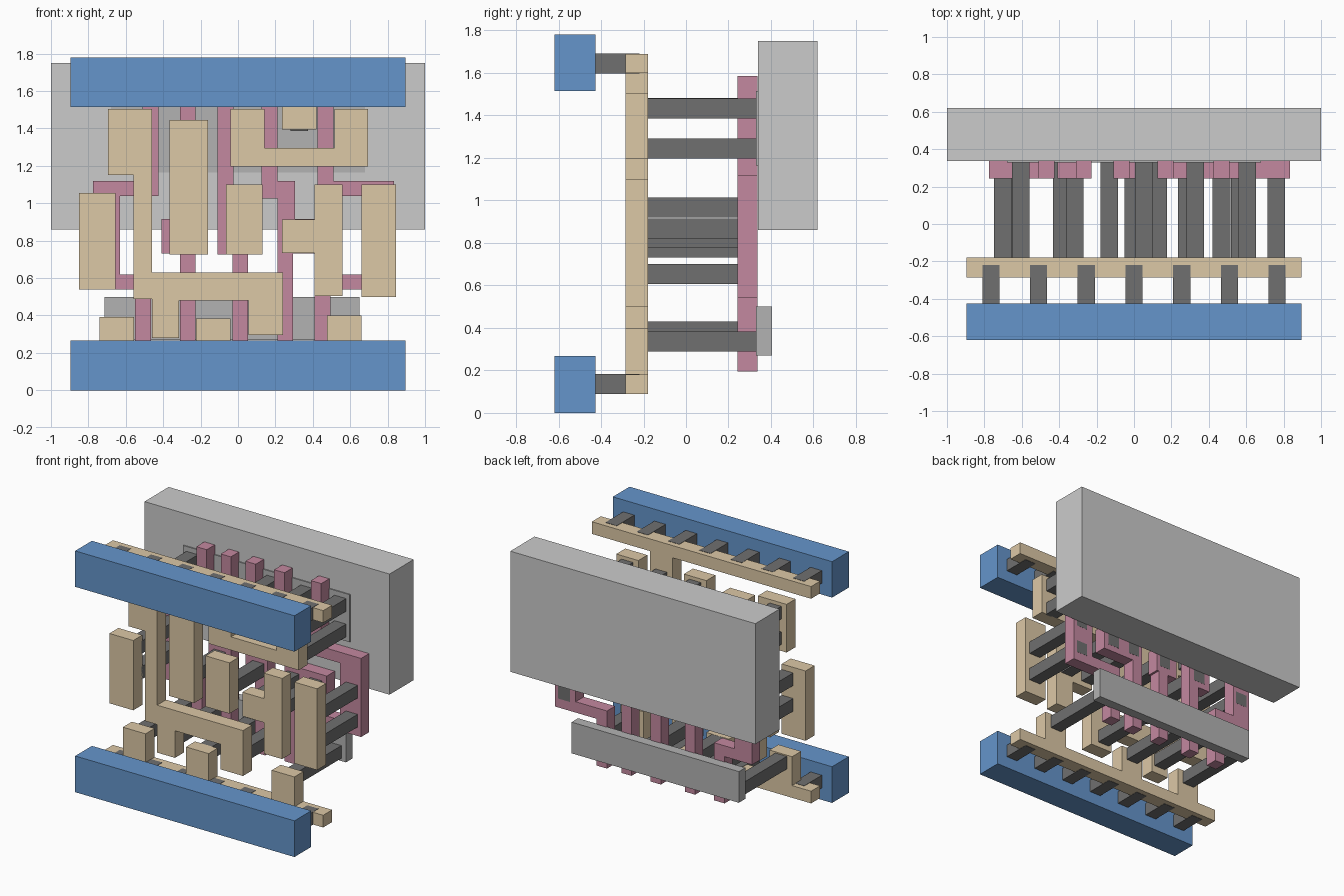
import bpy, bmesh


def material(name, rgb):
    m = bpy.data.materials.new(name)
    m.diffuse_color = (*rgb, 1)
    return m


BLUE = material("blue", (0.13, 0.30, 0.60))
TAN = material("tan", (0.72, 0.58, 0.38))
PINK = material("pink", (0.55, 0.25, 0.35))
DARK = material("dark_grey", (0.16, 0.16, 0.16))
LIGHT = material("light_grey", (0.45, 0.45, 0.45))


def plate(name, pts, y0, y1, mat=None):
    """Extrude an x/z outline from y0 to y1."""
    bm = bmesh.new()
    face = bm.faces.new([bm.verts.new((x, y0, z)) for x, z in pts])
    ext = bmesh.ops.extrude_face_region(bm, geom=[face])
    moved = [v for v in ext["geom"] if isinstance(v, bmesh.types.BMVert)]
    bmesh.ops.translate(bm, verts=moved, vec=(0, y1 - y0, 0))
    bmesh.ops.recalc_face_normals(bm, faces=bm.faces)
    me = bpy.data.meshes.new(name)
    bm.to_mesh(me)
    bm.free()
    ob = bpy.data.objects.new(name, me)
    bpy.context.collection.objects.link(ob)
    if mat:
        me.materials.append(mat)
    return ob


def rect(x0, x1, z0, z1):
    return [(x0, z0), (x1, z0), (x1, z1), (x0, z1)]


# Back well and the two active strips
plate("well", rect(-1, 1, 0.86, 1.75), 0.338, 0.62)
plate("lower_active_strip", rect(-0.715, 0.65, 0.27, 0.50), 0.33, 0.405, LIGHT)
plate("upper_active_strip", rect(-0.68, 0.68, 1.165, 1.515), 0.33, 0.405, LIGHT)

# Front power bars
for label, z0, z1 in (("lower", 0, 0.267), ("upper", 1.515, 1.78)):
    plate(label + "_power_bar", rect(-0.895, 0.895, z0, z1), -0.62, -0.425, BLUE)

# Short posts joining the power bars to the rails
for label, z in (("lower", 0.135), ("upper", 1.645)):
    for i in range(7):
        x = (i - 3) * 0.255
        plate(label + "_rail_post", rect(x - 0.046, x + 0.046, z - 0.047, z + 0.047),
              -0.43, -0.22, DARK)

# Gate strips
B, T = 0.195, 1.585
gates = [
    [(-0.55, B), (-0.465, B), (-0.465, 0.62), (-0.63, 0.62), (-0.63, 1.04), (-0.425, 1.04),
     (-0.425, T), (-0.51, T), (-0.51, 1.12), (-0.775, 1.12), (-0.775, 0.54), (-0.55, 0.54)],
    [(-0.31, B), (-0.228, B), (-0.228, T), (-0.31, T), (-0.31, 0.915), (-0.41, 0.915),
     (-0.41, 0.73), (-0.31, 0.73)],
    [(-0.03, B), (0.053, B), (0.053, 0.73), (0.07, 0.73), (0.07, 0.915), (-0.025, 0.915),
     (-0.025, T), (-0.11, T), (-0.11, 0.725), (-0.03, 0.725)],
    [(0.21, B), (0.293, B), (0.293, 0.73), (0.555, 0.73), (0.555, 0.915), (0.305, 0.915),
     (0.305, 1.12), (0.21, 1.12), (0.21, T), (0.125, T), (0.125, 1.025), (0.21, 1.025)],
    [(0.41, B), (0.495, B), (0.495, 0.54), (0.835, 0.54), (0.835, 1.12), (0.51, 1.12),
     (0.51, T), (0.425, T), (0.425, 1.04), (0.665, 1.04), (0.665, 0.62), (0.41, 0.62)],
]
for g in gates:
    plate("gate_strip", g, 0.242, 0.336, PINK)

# Local wiring, including both rails with their tabs
lower_rail = [(-0.895, 0.09), (0.895, 0.09), (0.895, 0.18)]
for x0, x1, top in ((0.475, 0.66, 0.40), (-0.225, -0.04, 0.385), (-0.74, -0.555, 0.393)):
    lower_rail += [(x1, 0.18), (x1, top), (x0, top), (x0, 0.18)]
lower_rail.append((-0.895, 0.18))
wires = {
    "lower_rail": lower_rail,
    "upper_rail": [(-0.895, 1.60), (0.235, 1.60), (0.235, 1.393), (0.42, 1.393),
                   (0.42, 1.60), (0.895, 1.60), (0.895, 1.69), (-0.895, 1.69)],
    "output_wire": [(-0.56, 0.487), (-0.46, 0.487), (-0.46, 0.28), (-0.315, 0.28),
                    (-0.315, 0.48), (0.055, 0.48), (0.055, 0.295), (0.24, 0.295),
                    (0.24, 0.63), (-0.46, 0.63), (-0.46, 1.505), (-0.695, 1.505),
                    (-0.695, 1.15), (-0.56, 1.15)],
    "u_wire": [(-0.04, 1.197), (0.695, 1.197), (0.695, 1.505), (0.515, 1.505),
               (0.515, 1.295), (0.143, 1.295), (0.143, 1.505), (-0.04, 1.505)],
    "input_wire_1": rect(-0.85, -0.655, 0.54, 1.055),
    "input_wire_2": rect(-0.365, -0.16, 0.725, 1.445),
    "input_wire_3": rect(-0.065, 0.13, 0.725, 1.10),
    "input_wire_4": [(0.41, 0.505), (0.56, 0.505), (0.56, 1.10), (0.41, 1.10),
                     (0.41, 0.912), (0.235, 0.912), (0.235, 0.735), (0.41, 0.735)],
    "input_wire_5": rect(0.66, 0.845, 0.50, 1.10),
}
for name, pts in wires.items():
    plate(name, pts, -0.285, -0.18, TAN)

# Long contact posts from the wiring to gates and active strips
contacts = [
    (-0.605, 1.432), (-0.605, 1.244), (0.052, 1.432), (0.052, 1.244), (0.328, 1.434),
    (0.605, 1.432), (0.605, 1.244), (-0.702, 0.967), (-0.702, 0.778), (-0.317, 0.822),
    (-0.003, 0.822), (0.282, 0.822), (0.468, 0.822), (0.76, 0.867), (0.76, 0.653),
    (-0.65, 0.337), (-0.133, 0.337), (0.566, 0.337), (-0.387, 0.382), (0.129, 0.382),
]
for x, z in contacts:
    plate("contact_post", rect(x - 0.047, x + 0.047, z - 0.047, z + 0.047), -0.19, 0.337, DARK)
